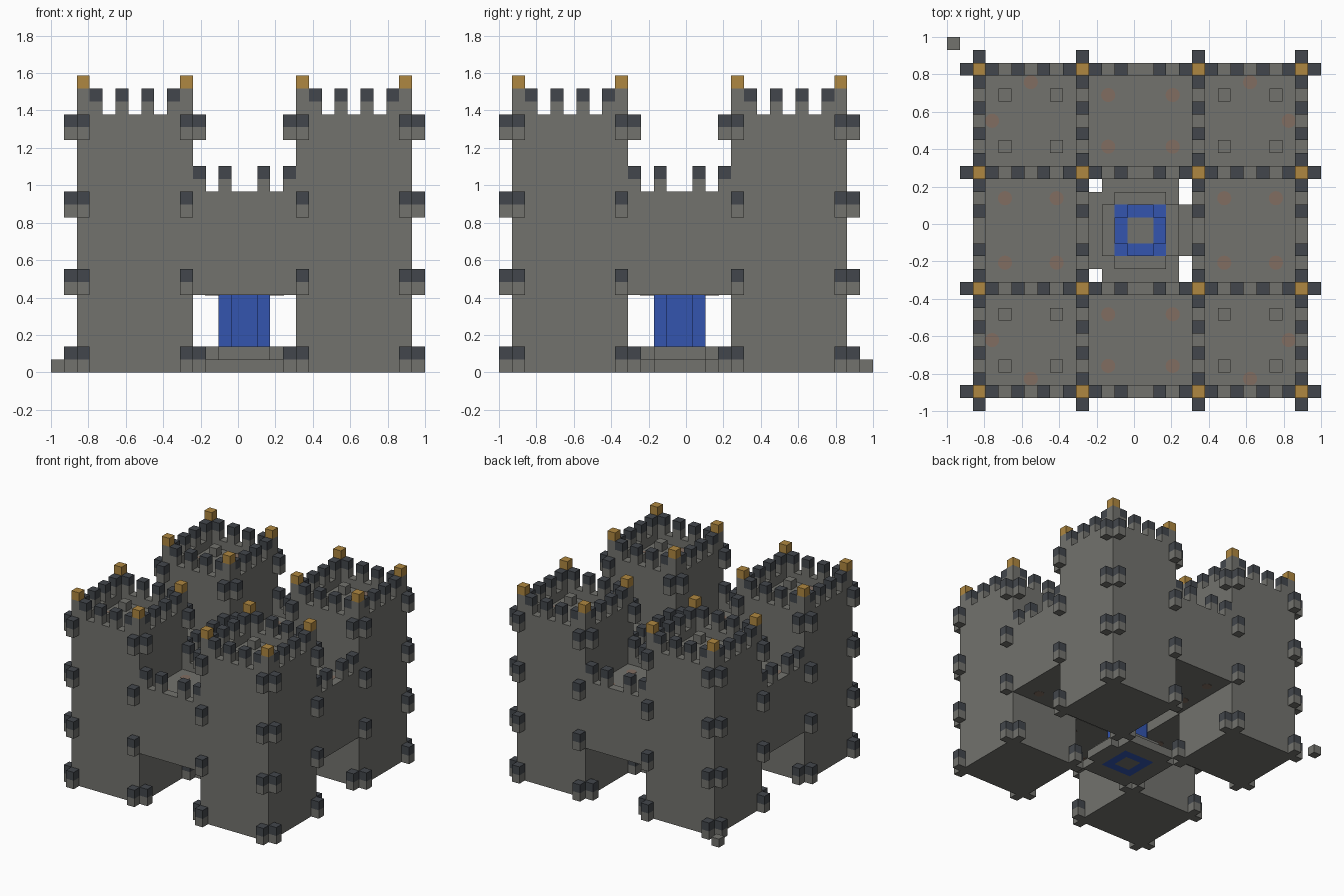
import bpy, bmesh
from mathutils import Matrix, Vector

cube = bpy.data.objects.get("Cube")
if cube:
    bpy.data.objects.remove(cube, do_unlink=True)

U = 2 / 29  # size of one building block


def material(name, r, g, b):
    m = bpy.data.materials.new(name)
    m.use_nodes = True
    m.diffuse_color = (r, g, b, 1)
    m.node_tree.nodes["Principled BSDF"].inputs["Base Color"].default_value = (r, g, b, 1)
    return m


STONE = material("grey stone", .17, .17, .155)
SLATE = material("dark slate", .055, .062, .072)
GOLD = material("gold", .43, .245, .052)
WATER = material("blue water", .033, .09, .43)
CLAY = material("faded clay", .22, .155, .12)


class Part:
    """Collects block-grid boxes into one object."""

    def __init__(self, name, mat):
        self.name, self.mat, self.bm = name, mat, bmesh.new()

    def box(self, lo, hi):
        size = (Vector(hi) - Vector(lo)) * U
        mid = (Vector(hi) + Vector(lo)) * U / 2 - Vector((1, 1, 0))
        bmesh.ops.create_cube(self.bm, size=1, matrix=Matrix.Translation(mid) @ Matrix.Diagonal((*size, 1)))

    def block(self, i, j, k, tall=1):
        self.box((i, j, k), (i + 1, j + 1, k + tall))

    def disc(self, i, j, k):
        mid = Vector((i + .5, j + .5, k)) * U - Vector((1, 1, 0))
        bmesh.ops.create_cone(self.bm, cap_ends=True, segments=16, radius1=.038, radius2=.038,
                              depth=.004, matrix=Matrix.Translation(mid))

    def finish(self):
        me = bpy.data.meshes.new(self.name)
        self.bm.to_mesh(me)
        self.bm.free()
        me.materials.append(self.mat)
        bpy.context.collection.objects.link(bpy.data.objects.new(self.name, me))


merlon_stems = Part("merlon_stems", STONE)
merlon_caps = Part("merlon_caps", SLATE)
bracket_bases = Part("corner_bracket_bases", STONE)
bracket_caps = Part("corner_bracket_caps", SLATE)
finials = Part("corner_finials", GOLD)
spots = Part("floor_spots", CLAY)


def merlon(i, j, k):
    merlon_stems.block(i, j, k)
    merlon_caps.block(i, j, k + 1)


def bracket(i, j, k):
    bracket_bases.block(i, j, k)
    bracket_caps.block(i, j, k + 1)


# Four corner towers
XS, YS = (2, 19), (1, 18)
SPAN, TOP = 9, 20
for a, x in enumerate(XS):
    for b, y in enumerate(YS):
        far = SPAN - 1
        tower = Part(f"{('right', 'left')[a]}_{('front', 'back')[b]}_tower", STONE)
        tower.box((x, y, 0), (x + SPAN, y + SPAN, TOP - 1))
        for d in (0, far):
            tower.box((x, y + d, TOP - 1), (x + SPAN, y + d + 1, TOP))
            tower.box((x + d, y + 1, TOP - 1), (x + d + 1, y + far, TOP))
            # Battlements along each wall
            for s in range(1, far, 2):
                merlon(x + s, y + d, TOP)
                merlon(x + d, y + s, TOP)
            # Posts, finials and brackets at each corner
            for e in (0, far):
                tower.block(x + d, y + e, TOP, 2)
                finials.block(x + d, y + e, TOP + 2)
                sx, sy = (1 if d else -1), (1 if e else -1)
                for k in range(0, 19, 6):
                    buried = k in (6, 12)  # inside the bridging halls
                    if not (buried and (d > 0) == (a == 0)):
                        bracket(x + d + sx, y + e, k)
                    if not (buried and (e > 0) == (b == 0)):
                        bracket(x + d, y + e + sy, k)
        # Low blocks on the roof
        for i in (2, 6):
            for j in (2, 6):
                tower.block(x + i, y + j, TOP - 1)
        tower.finish()
        # Spots beside the two outer walls
        for i, j in ((4, 7 if b else 1), (7 if a else 1, 4)):
            spots.disc(x + i, y + j, TOP - 1)
            spots.disc(x + i, y + j, 0.03)

# Raised halls bridging the towers
LOW, HIGH = 6, 14
for name, x, y, along_x in (("front_hall", 11, 1, True), ("back_hall", 11, 18, True),
                            ("right_hall", 2, 10, False), ("left_hall", 19, 10, False)):
    w, d = (8, 9) if along_x else (9, 8)
    hall = Part(name, STONE)
    hall.box((x, y, LOW), (x + w, y + d, HIGH - 1))
    for o in (0, 8):
        if along_x:
            hall.box((x, y + o, HIGH - 1), (x + w, y + o + 1, HIGH))
        else:
            hall.box((x + o, y, HIGH - 1), (x + o + 1, y + d, HIGH))
        for s in (0, 2, 5, 7):
            merlon(*((x + s, y + o) if along_x else (x + o, y + s)), HIGH)
    hall.finish()
    for s in (1, 6):
        for t in (2, 6):
            p = (x + s, y + t) if along_x else (x + t, y + s)
            spots.disc(*p, HIGH - 1)
            spots.disc(*p, LOW)


def plus_layer(part, lo, hi, k):
    """One square layer of blocks without its corners."""
    (x, y), (X, Y) = lo, hi
    part.box((x + 1, y, k), (X - 1, Y, k + 1))
    part.box((x, y + 1, k), (x + 1, Y - 1, k + 1))
    part.box((X - 1, y + 1, k), (X, Y - 1, k + 1))


# Courtyard floor and fountain step, left open under the fountain
court = Part("courtyard_floor", STONE)
for y, Y in ((10, 12), (16, 18)):
    court.box((12, y, 0), (18, Y, 1))
for x, X in ((11, 13), (17, 19)):
    court.box((x, 12, 0), (X, 16, 1))
    court.box((x, 11, 0), (x + 1, 12, 1))
    court.box((x, 16, 0), (x + 1, 17, 1))
court.box((12, 12, 0), (13, 16, 1))
court.finish()

step = Part("fountain_step", STONE)
for y in (11, 16):
    step.box((13, y, 1), (17, y + 1, 2))
for x in (12, 17):
    step.box((x, 12, 1), (x + 1, 16, 2))
step.finish()

# Fountain core with water falling on four sides
core = Part("fountain_core", STONE)
core.box((14, 13, 0), (16, 15, 6))
core.finish()
water = Part("fountain_water", WATER)
for y in (12, 15):
    water.box((14, y, 0), (16, y + 1, 6))
    for x in (13, 16):
        water.block(x, y, 0, 2)
for x in (13, 16):
    water.box((x, 13, 0), (x + 1, 15, 6))
water.finish()

# Loose block behind the castle
loose = Part("loose_block", STONE)
loose.block(0, 28, 0)
loose.finish()

for part in (merlon_stems, merlon_caps, bracket_bases, bracket_caps, finials, spots):
    part.finish()
